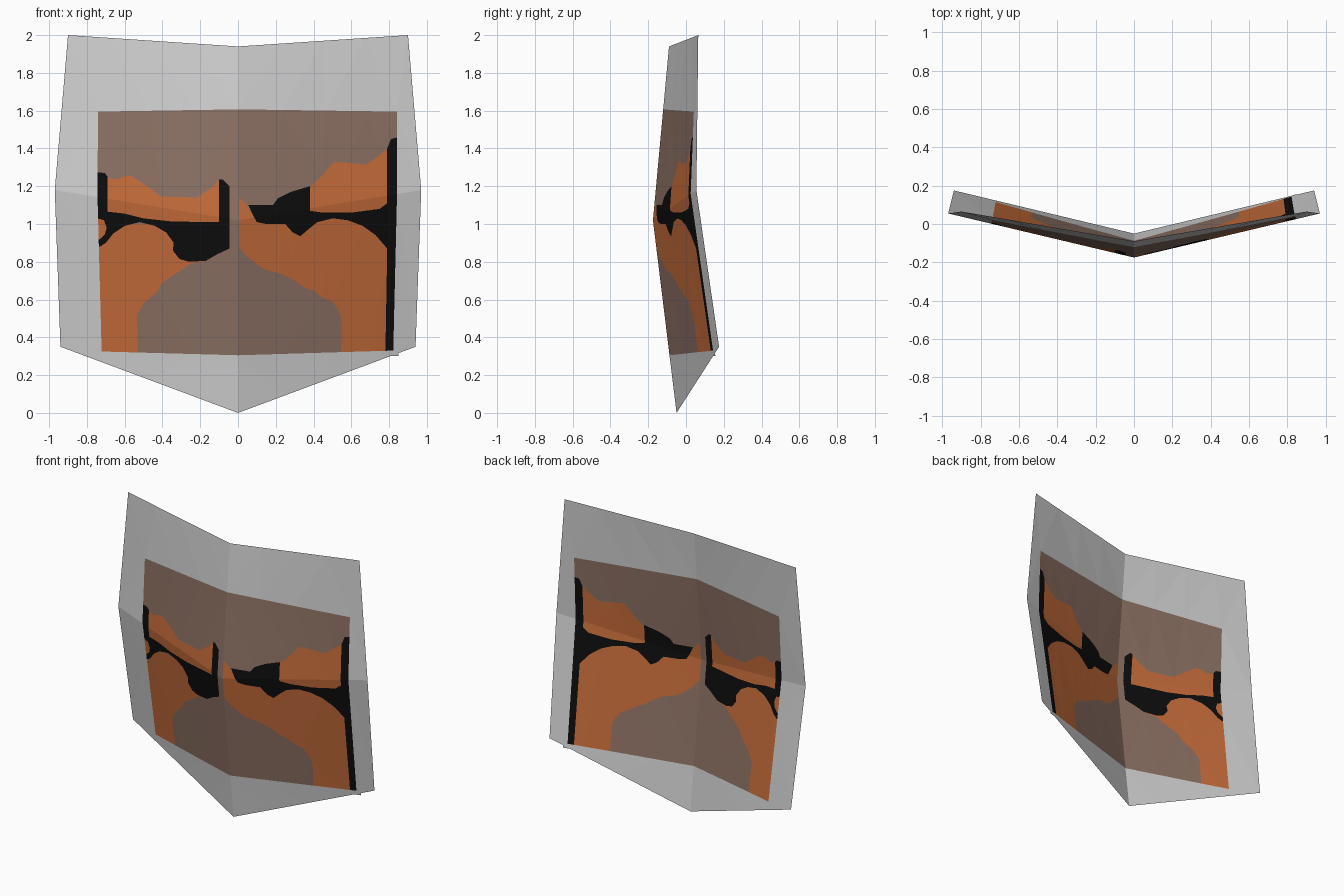
import bpy
from mathutils import Vector
from mathutils.geometry import delaunay_2d_cdt

if "Cube" in bpy.data.objects:
    bpy.data.objects.remove(bpy.data.objects["Cube"])

# Fold points of the sheet: centre line and side edge, bottom / middle / top
CENTRE = [Vector((0, -0.05, 0)), Vector((0, -0.175, 1.02)), Vector((0, -0.09, 1.94))]
SIDE = [Vector((0.94, 0.175, 0.35)), Vector((0.97, 0.055, 1.18)), Vector((0.90, 0.065, 2.0))]


def material(name, rgb):
    m = bpy.data.materials.new(name)
    m.diffuse_color = (*rgb, 1)
    m.use_nodes = True
    m.node_tree.nodes["Principled BSDF"].inputs["Base Color"].default_value = m.diffuse_color
    return m


MATS = [material("light_grey", (0.64, 0.64, 0.64)),
        material("dull_brown", (0.265, 0.165, 0.127)),
        material("burnt_orange", (0.57, 0.152, 0.043)),
        material("black", (0.004, 0.004, 0.004))]

# Painted panel (x, z seen from the front)
PANEL = [(-.74, 1.595), (0, 1.607), (.842, 1.595), (.842, 1.16), (.822, .33),
         (0, .305), (-.722, .325), (-.745, 1.19)]

# Orange patches
LEFT_UPPER = [(-.70, 1.25), (-.635, 1.235), (-.61, 1.25), (-.565, 1.255), (-.49, 1.205),
              (-.405, 1.145), (-.215, 1.14), (-.13, 1.20), (-.1, 1.235), (-.1, 1.01),
              (-.35, 1.013), (-.5, 1.03), (-.6, 1.055), (-.69, 1.065)]
LEFT_LOWER = [(-.76, 1.0), (-.4, 1.0), (-.2, .85), (-.17, .805), (-.25, .79), (-.34, .73),
              (-.40, .69), (-.43, .64), (-.50, .58), (-.535, .52), (-.53, .30), (-.76, .30)]
LEFT_SPOT = [(-.76, 1.035), (-.71, 1.02), (-.695, .98), (-.705, .945), (-.73, .92), (-.76, .91)]
RIGHT_UPPER = [(.38, 1.195), (.41, 1.22), (.45, 1.26), (.49, 1.31), (.51, 1.33), (.57, 1.325),
               (.68, 1.315), (.73, 1.35), (.79, 1.40), (.79, 1.11), (.75, 1.08), (.6, 1.06),
               (.45, 1.06), (.38, 1.07)]
RIGHT_LOWER = [(.005, 1.14), (.04, 1.11), (.07, 1.06), (.10, 1.02), (.5, 1.035), (.80, 1.0),
               (.80, .30), (.545, .30), (.55, .48), (.54, .53), (.50, .59), (.45, .61),
               (.40, .645), (.35, .665), (.30, .70), (.22, .74), (.15, .755), (.10, .785),
               (.04, .835), (.005, .88)]

# Black bands
LEFT_BAND = [(-.76, 1.275), (-.705, 1.27), (-.69, 1.25), (-.69, 1.065), (-.6, 1.055),
             (-.5, 1.03), (-.35, 1.013), (-.1, 1.01), (-.1, 1.235), (-.08, 1.235),
             (-.045, 1.20), (-.045, .87), (-.11, .84), (-.17, .805), (-.26, .80),
             (-.31, .815), (-.345, .86), (-.34, .90), (-.38, .955), (-.44, .99),
             (-.52, 1.01), (-.6, .99), (-.66, .95), (-.70, .90), (-.73, .88), (-.76, .88)]
RIGHT_BAND = [(.055, 1.10), (.185, 1.10), (.21, 1.135), (.28, 1.17), (.33, 1.185), (.38, 1.20),
              (.38, 1.07), (.45, 1.06), (.6, 1.06), (.75, 1.08), (.79, 1.11), (.79, 1.40),
              (.81, 1.45), (.85, 1.46), (.85, .30), (.78, .30), (.79, .87), (.73, .94),
              (.66, .99), (.58, 1.02), (.5, 1.03), (.42, 1.01), (.37, .97), (.33, .935),
              (.29, .955), (.25, 1.0), (.15, 1.0), (.10, 1.01), (.08, 1.045)]

# Later layers cover earlier ones
LAYERS = [(PANEL, 1), (LEFT_UPPER, 2), (LEFT_LOWER, 2), (RIGHT_UPPER, 2), (RIGHT_LOWER, 2),
          (LEFT_BAND, 3), (RIGHT_BAND, 3), (LEFT_SPOT, 2)]


def inside(p, poly):
    hit = False
    for (x1, z1), (x2, z2) in zip(poly, poly[1:] + poly[:1]):
        if (z1 > p.y) != (z2 > p.y) and p.x < x1 + (p.y - z1) * (x2 - x1) / (z2 - z1):
            hit = not hit
    return hit


def colour(p):
    result = 0
    if inside(p, PANEL):
        for poly, index in LAYERS:
            if inside(p, poly):
                result = index
    return result


def on_sheet(p):
    """Lift a front-view point onto the folded sheet."""
    x = abs(p.x)
    i = 1 if p.y >= 1.02 + x * 0.16 / 0.97 else 0
    t = 0.5
    for _ in range(12):
        u = x / (SIDE[i].x + (SIDE[i + 1].x - SIDE[i].x) * t)
        low, high = CENTRE[i].lerp(SIDE[i], u), CENTRE[i + 1].lerp(SIDE[i + 1], u)
        t = (p.y - low.z) / (high.z - low.z)
    return Vector((p.x, low.lerp(high, t).y, p.y))


# Lines that cut the sheet: outline, folds, columns and paint edges
points, edges = [], []


def add_line(line, closed=False):
    start = len(points)
    points.extend(Vector(p) for p in line)
    n = len(line)
    edges.extend((start + k, start + (k + 1) % n) for k in range(n if closed else n - 1))


def flat(v, side=1):
    return (v.x * side, v.z)


add_line([flat(CENTRE[0])] + [flat(v) for v in SIDE] + [flat(CENTRE[2])]
         + [flat(v, -1) for v in reversed(SIDE)], closed=True)
add_line([flat(v) for v in CENTRE])
for s in (-1, 1):
    add_line([flat(CENTRE[1]), flat(SIDE[1], s)])
    for u in (0.25, 0.5, 0.75):
        add_line([flat(c.lerp(e, u), s) for c, e in zip(CENTRE, SIDE)])
for poly, _ in LAYERS:
    add_line(poly, closed=True)

verts, _, faces, *_ = delaunay_2d_cdt(points, edges, [], 1, 1e-5)

# Folded sheet with the painted regions as cut faces
mesh = bpy.data.meshes.new("folded_sheet")
mesh.from_pydata([on_sheet(v) for v in verts], [], [list(f) for f in faces])
for m in MATS:
    mesh.materials.append(m)
for face, f in zip(mesh.polygons, faces):
    face.material_index = colour(sum((verts[k] for k in f), Vector((0, 0))) / len(f))
mesh.update()
sheet = bpy.data.objects.new("folded_sheet", mesh)
bpy.context.collection.objects.link(sheet)
